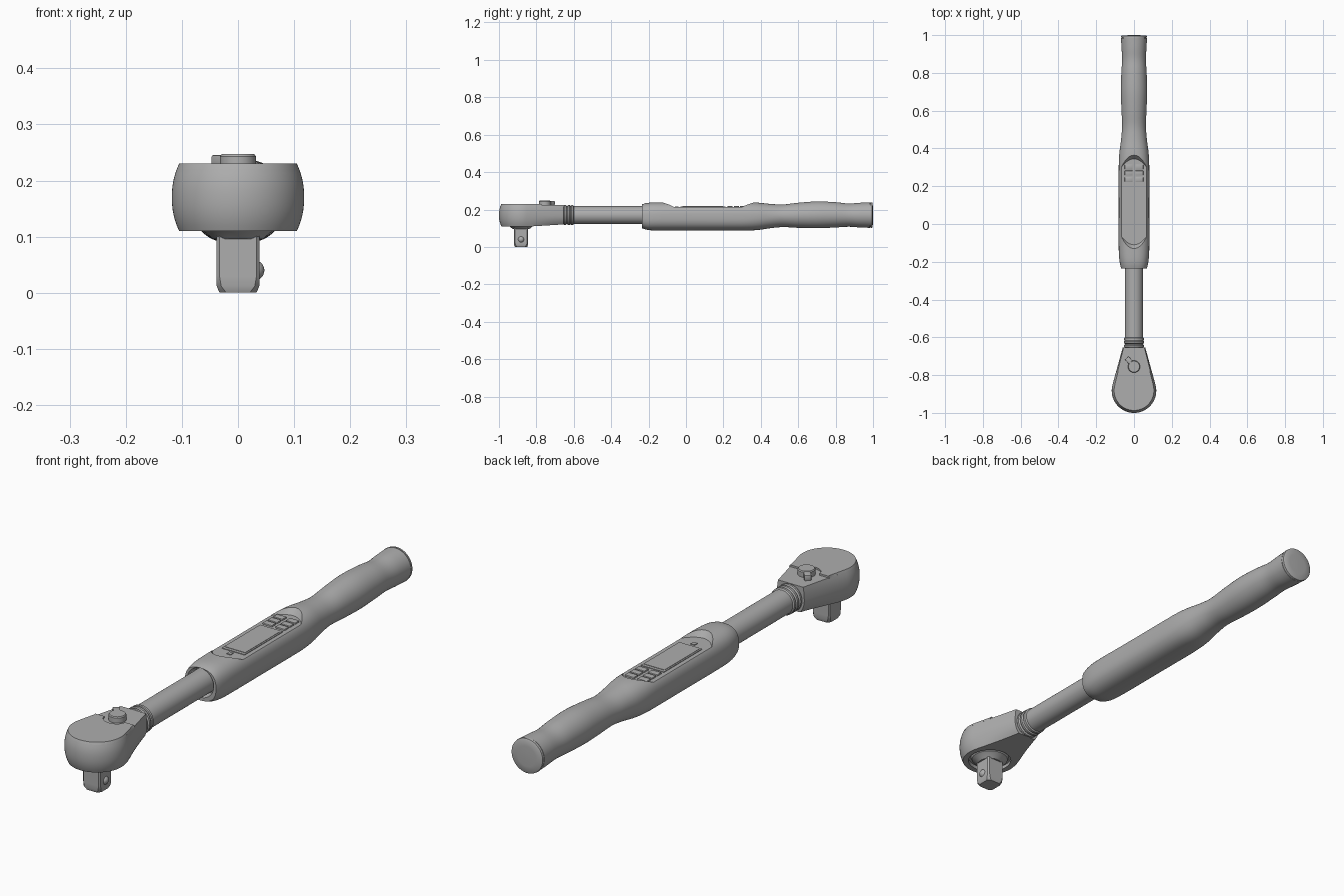
import bpy, bmesh, math
from mathutils import Vector, Matrix

cube = bpy.data.objects.get("Cube")
if cube:
    bpy.data.objects.remove(cube)

steel = bpy.data.materials.new("satin_grey")
steel.use_nodes = True
GREY = (0.42, 0.42, 0.42, 1)
steel.diffuse_color = GREY
steel.node_tree.nodes["Principled BSDF"].inputs["Base Color"].default_value = GREY

AXIS_Z = 0.17
HEAD_Y = -0.882


def finish(name, bm, smooth=True):
    bmesh.ops.recalc_face_normals(bm, faces=bm.faces)
    mesh = bpy.data.meshes.new(name)
    bm.to_mesh(mesh)
    bm.free()
    ob = bpy.data.objects.new(name, mesh)
    bpy.context.collection.objects.link(ob)
    mesh.materials.append(steel)
    if smooth:
        shade(ob)
    return ob


def select(ob):
    bpy.ops.object.select_all(action='DESELECT')
    ob.select_set(True)
    bpy.context.view_layer.objects.active = ob


def shade(ob):
    select(ob)
    bpy.ops.object.shade_smooth_by_angle(angle=math.radians(35))


def loft(name, rings, smooth=True):
    """Skin equal-length rings of points and cap both ends."""
    bm = bmesh.new()
    loops = [[bm.verts.new(p) for p in ring] for ring in rings]
    n = len(loops[0])
    for a, b in zip(loops, loops[1:]):
        for i in range(n):
            j = (i + 1) % n
            bm.faces.new((a[i], a[j], b[j], b[i]))
    bm.faces.new(loops[0])
    bm.faces.new(loops[-1])
    return finish(name, bm, smooth)


def cut(ob, cutter):
    mod = ob.modifiers.new("cut", 'BOOLEAN')
    mod.operation = 'DIFFERENCE'
    mod.solver = 'EXACT'
    mod.object = cutter
    select(ob)
    bpy.ops.object.modifier_apply(modifier=mod.name)
    bpy.data.objects.remove(cutter)
    shade(ob)


def oval(y, rx, top, bottom, power=2.0, n=64):
    """Superellipse ring across the long axis."""
    pts = []
    for i in range(n):
        a = math.tau * i / n
        c, s = math.cos(a), math.sin(a)
        pts.append((math.copysign(abs(c) ** (2 / power), c) * rx, y,
                    (top + bottom) / 2 + math.copysign(abs(s) ** (2 / power), s) * (top - bottom) / 2))
    return pts


def round_rings(stations):
    return [oval(y, r, AXIS_Z + r, AXIS_Z - r) for y, r in stations]


def circle(r, y, z, n=48):
    return [(r * math.cos(math.tau * i / n), y + r * math.sin(math.tau * i / n), z) for i in range(n)]


def box(name, size, loc, bevel=0.0, spin=0.0):
    bm = bmesh.new()
    bmesh.ops.create_cube(bm, size=1)
    bmesh.ops.scale(bm, vec=size, verts=bm.verts)
    if bevel:
        bmesh.ops.bevel(bm, geom=bm.edges[:], offset=bevel, segments=2, affect='EDGES', profile=0.5)
    bmesh.ops.transform(bm, matrix=Matrix.Translation(loc) @ Matrix.Rotation(spin, 4, 'Z'), verts=bm.verts)
    return finish(name, bm)


def catmull(stations, steps=4):
    pts = [Vector(s) for s in stations]
    out = []
    for i in range(len(pts) - 1):
        a, b, c, d = pts[max(i - 1, 0)], pts[i], pts[i + 1], pts[min(i + 2, len(pts) - 1)]
        for k in range(steps):
            t = k / steps
            out.append(0.5 * (2 * b + (c - a) * t + (2 * a - 5 * b + 4 * c - d) * t ** 2
                              + (3 * b - a - 3 * c + d) * t ** 3))
    return out + [pts[-1]]


# Handle housing and contoured grip: position and half width, then top and bottom
upper = [(-0.235, 0.068, 0.228, 0.1), (-0.2, 0.076, 0.236, 0.09), (-0.13, 0.081, 0.238, 0.088),
         (0.08, 0.081, 0.238, 0.088), (0.3, 0.081, 0.238, 0.088), (0.38, 0.077, 0.237, 0.09),
         (0.45, 0.068, 0.23, 0.1), (0.52, 0.063, 0.227, 0.106), (0.6, 0.066, 0.236, 0.102),
         (0.7, 0.07, 0.243, 0.1), (0.8, 0.067, 0.239, 0.104), (0.87, 0.063, 0.232, 0.108),
         (0.93, 0.066, 0.236, 0.104), (0.985, 0.069, 0.238, 0.102)]


def section(s):
    y, rx, top, bottom = s[:4]
    blend = min(max((0.5 - y) / 0.2, 0), 1)
    return oval(y, rx, top, bottom, 2 + 0.5 * blend)


rings = round_rings([(-0.21, 0.05), (-0.235, 0.058)]) + [section(s) for s in catmull(upper)]
handle = loft("handle", rings)

# Sunken control panel with curved end walls
FLOOR = 0.214


def pocket(z, grow):
    xs = [-0.1 + 0.2 * i / 24 for i in range(25)]
    back = [(x, 0.345 + grow - 10 * x * x, z) for x in xs]
    front = [(x, -0.11 - grow + 10 * x * x, z) for x in reversed(xs)]
    return back + front


cut(handle, loft("panel_cutter", [pocket(FLOOR, 0), pocket(0.3, 0.07)], False))

# End cap
loft("end_cap", round_rings([(0.98, 0.064), (0.987, 0.064), (0.987, 0.069), (0.995, 0.068),
                             (0.998, 0.063), (0.999, 0.04), (1.0, 0.015)]))

# Screen, key pad and indicator
box("screen_frame", (0.1, 0.24, 0.003), (0, 0.09, FLOOR + 0.001))
box("screen", (0.088, 0.215, 0.004), (0, 0.09, FLOOR + 0.002))
for row in range(3):
    for side in (-1, 1):
        box("key", (0.042, 0.027, 0.01), (side * 0.028, 0.236 + row * 0.033, FLOOR + 0.001), 0.003)
box("indicator", (0.018, 0.018, 0.004), (0, -0.05, FLOOR + 0.001))

# Shaft and grooved collar
loft("shaft", round_rings([(-0.67, 0.048), (-0.2, 0.048)]))
loft("collar", round_rings([(-0.68, 0.05), (-0.654, 0.05), (-0.65, 0.054), (-0.642, 0.054), (-0.638, 0.048),
                            (-0.634, 0.048), (-0.631, 0.054), (-0.622, 0.054), (-0.618, 0.049),
                            (-0.615, 0.049), (-0.613, 0.053), (-0.604, 0.053), (-0.6, 0.048)]))

# Teardrop ratchet head
R, NECK_Y, NECK_W = 0.118, -0.655, 0.06


def teardrop():
    """Plan outline from the right of the neck, around the front, to the left of the neck."""
    dist = NECK_Y - HEAD_Y
    reach = math.hypot(NECK_W, dist)
    tangent = math.atan2(dist, NECK_W) - math.acos(R / reach)
    arc = [tangent - (math.pi + 2 * tangent) * i / 48 for i in range(49)]
    round_part = [(R * math.cos(a), HEAD_Y + R * math.sin(a)) for a in arc]
    x, y = round_part[0]
    side = [(NECK_W + (x - NECK_W) * k / 8, NECK_Y + (y - NECK_Y) * k / 8) for k in range(8)]
    return side + round_part + [(-px, py) for px, py in reversed(side)]


def layer(z, pts):
    t = (z - AXIS_Z) / 0.06
    out = []
    for x, y in pts:
        neck = min(max((y + 0.82) / 0.16, 0), 1)
        squeeze = 1 - (0.11 + 0.2 * neck * (z < AXIS_Z)) * abs(t) ** 2.2
        yy = HEAD_Y + (y - HEAD_Y) * squeeze if y < HEAD_Y else y
        out.append((x * squeeze, yy, z + 0.01 * neck * max(-t, 0)))
    return out


TOP, SEAM = 0.23, 0.223
zs = [0.11 + (SEAM - 0.11) * i / 12 for i in range(13)]
head = loft("ratchet_head", [layer(z, teardrop()) for z in zs])
cut(head, loft("socket_cutter", [circle(0.083, HEAD_Y, 0.09), circle(0.083, HEAD_Y, 0.125)], False))

# Head cover plate with a notch around the lever
LEVER_Y, EDGE_Y = -0.755, -0.772
plan = [p for p in teardrop() if p[1] < EDGE_Y]
notch = [(-0.05 * math.cos(math.pi * i / 16), EDGE_Y - 0.036 * math.sin(math.pi * i / 16)) for i in range(17)]
edge = plan[0][0] + 0.002
plan = [(edge, EDGE_Y)] + plan + [(-edge, EDGE_Y)] + notch
loft("cover_plate", [layer(SEAM - 0.002, plan), layer(TOP, plan)])

# Direction lever
loft("lever_hub", [circle(0.032, LEVER_Y, SEAM - 0.003), circle(0.032, LEVER_Y, 0.243),
                   circle(0.029, LEVER_Y, 0.247)])
box("lever_thumb", (0.05, 0.026, 0.023), (-0.022, LEVER_Y + 0.027, 0.234), 0.003, math.radians(130))

# Drive boss and square drive
loft("drive_boss", [circle(0.075, HEAD_Y, 0.13), circle(0.07, HEAD_Y, 0.115), circle(0.06, HEAD_Y, 0.109),
                    circle(0.045, HEAD_Y, 0.096)])


def square(h, chamfer, z):
    c = h - chamfer
    pts = [(h, c), (c, h), (-c, h), (-h, c), (-h, -c), (-c, -h), (c, -h), (h, -c)]
    return [(x, HEAD_Y + y, z) for x, y in pts]


loft("square_drive", [square(0.033, 0.012, 0), square(0.038, 0.008, 0.012), square(0.038, 0.005, 0.03),
                      square(0.038, 0.005, 0.12)])

# Spring ball that holds the socket
bm = bmesh.new()
bmesh.ops.create_uvsphere(bm, u_segments=24, v_segments=16, radius=0.018)
bmesh.ops.translate(bm, vec=(0.029, HEAD_Y, 0.04), verts=bm.verts)
finish("detent_ball", bm)
